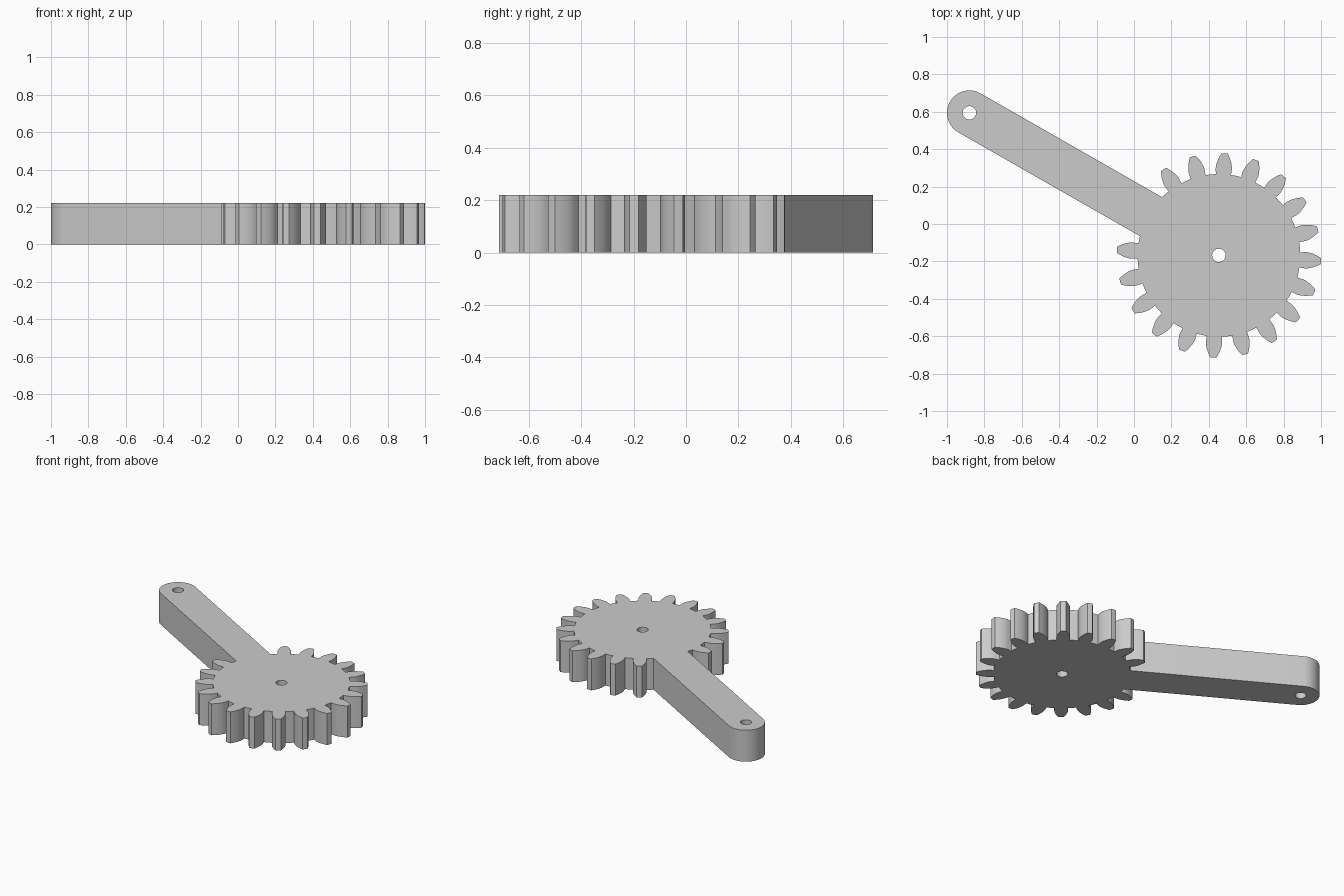
import bpy, bmesh
from math import sin, cos, tan, acos, asin, atan2, radians, pi
from mathutils import Vector

if "Cube" in bpy.data.objects:
    bpy.data.objects.remove(bpy.data.objects["Cube"])

HEIGHT = 0.22
GEAR = Vector((0.454, -0.168))    # gear centre
PIN = Vector((-0.88, 0.594))      # centre of the rounded arm end
TEETH, PITCH_R, TIP_R, ROOT_R = 20, 0.496, 0.546, 0.435
ARM_R, HOLE_R = 0.12, 0.036
PHASE = radians(-3.2)
STEP = 2 * pi / TEETH
BASE_R = PITCH_R * cos(radians(20))


def polar(centre, r, a):
    return centre + Vector((r * cos(a), r * sin(a)))


def half_angle(r):
    """Half the angular width of an involute tooth at radius r."""
    inv = lambda t: tan(t) - t
    return STEP / 4 + inv(radians(20)) - inv(acos(min(1, BASE_R / r)))


def circle(centre, r, n=32):
    return [polar(centre, r, 2 * pi * i / n) for i in range(n)]


# Outline: gear teeth all round except where the arm leaves the gear
axis = PIN - GEAR
arm_angle = atan2(axis.y, axis.x)
gap = asin(ARM_R / ROOT_R)
radii = [BASE_R + (TIP_R - BASE_R) * i / 6 for i in range(7)]
outline = [polar(GEAR, ROOT_R, arm_angle + gap)]
for k in range(10, 28):
    a = PHASE + k * STEP
    w = half_angle(BASE_R)
    outline.append(polar(GEAR, ROOT_R, a - w))
    outline += [polar(GEAR, r, a - half_angle(r)) for r in radii]
    outline.append(polar(GEAR, TIP_R + 0.001, a))
    outline += [polar(GEAR, r, a + half_angle(r)) for r in reversed(radii)]
    outline.append(polar(GEAR, ROOT_R, a + w))
    if k < 27:
        outline.append(polar(GEAR, ROOT_R, a + STEP / 2))
outline.append(polar(GEAR, ROOT_R, arm_angle - gap))

# Rounded arm end
outline += [polar(PIN, ARM_R, arm_angle - pi / 2 + pi * i / 24) for i in range(25)]

# Filled, extruded profile with both pin holes
curve = bpy.data.curves.new("gear_lever", 'CURVE')
curve.dimensions = '2D'
curve.fill_mode = 'BOTH'
curve.extrude = HEIGHT / 2
for pts in (outline, circle(GEAR, HOLE_R), circle(PIN, HOLE_R)):
    spline = curve.splines.new('POLY')
    spline.points.add(len(pts) - 1)
    for p, co in zip(spline.points, pts):
        p.co = (co.x, co.y, 0, 1)
    spline.use_cyclic_u = True
lever = bpy.data.objects.new("gear_lever", curve)
bpy.context.collection.objects.link(lever)
bpy.context.view_layer.objects.active = lever
lever.select_set(True)
bpy.ops.object.convert(target='MESH')
lever = bpy.context.object

# Weld caps to walls and stand it on the floor
bm = bmesh.new()
bm.from_mesh(lever.data)
bmesh.ops.remove_doubles(bm, verts=bm.verts, dist=1e-5)
bmesh.ops.translate(bm, verts=bm.verts, vec=(0, 0, HEIGHT / 2))
bmesh.ops.recalc_face_normals(bm, faces=bm.faces)
bm.to_mesh(lever.data)
bm.free()
bpy.ops.object.shade_smooth_by_angle(angle=radians(30))
